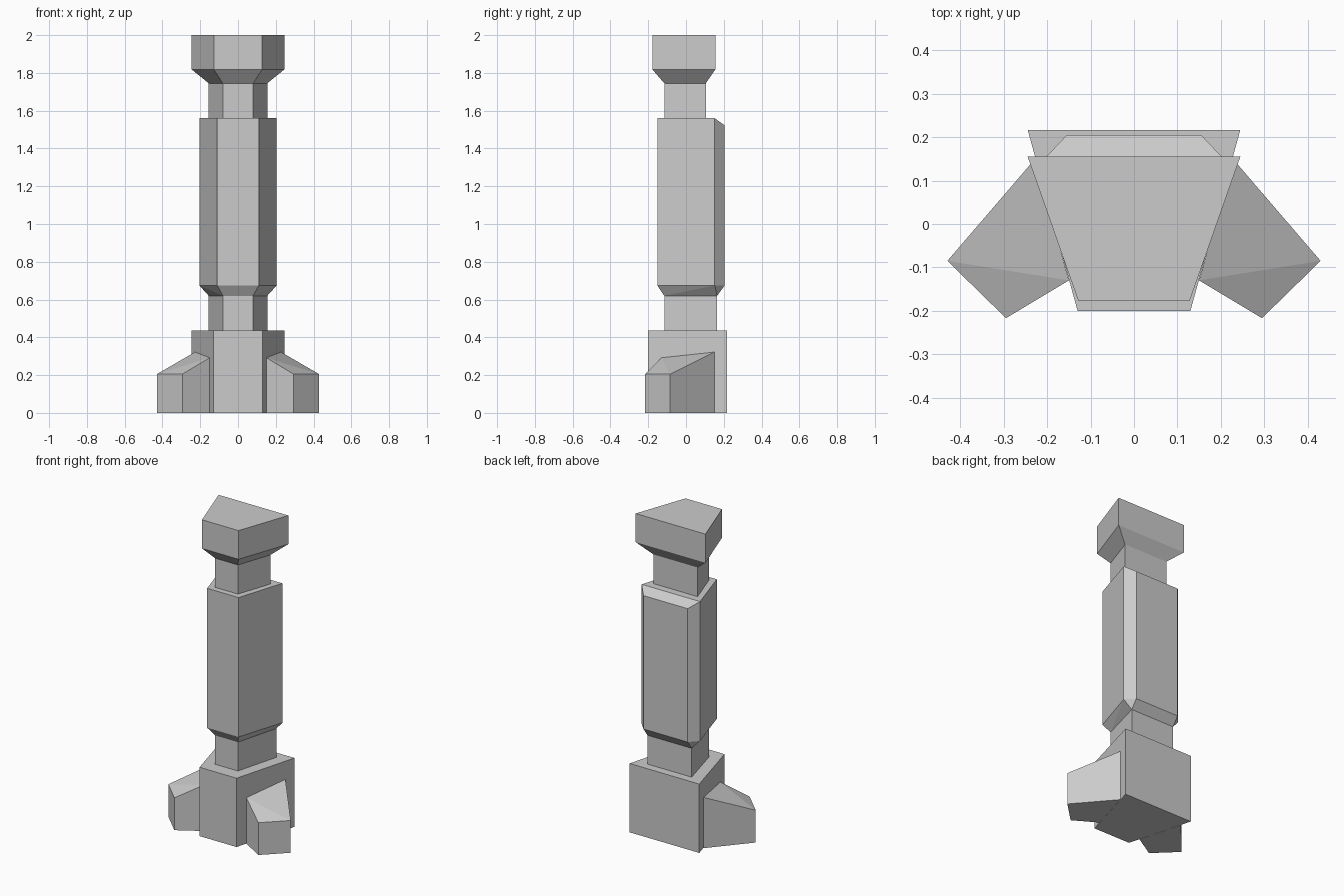
import bpy, bmesh
from math import radians

cube = bpy.data.objects.get("Cube")
if cube:
    bpy.data.objects.remove(cube, do_unlink=True)

stone = bpy.data.materials.new("grey_stone")
stone.use_nodes = True
stone.diffuse_color = (0.6, 0.6, 0.6, 1)
stone.node_tree.nodes["Principled BSDF"].inputs["Base Color"].default_value = (0.6, 0.6, 0.6, 1)


def trapezoid(front_half, back_half, y_front, y_back, z):
    """Horizontal section, wider at the back."""
    return [(s * w, y, z) for s in (-1, 1)
            for w, y in ((front_half, y_front), (back_half, y_back))]


def solid(name, points):
    """Convex faceted block around the given corners."""
    bm = bmesh.new()
    for p in points:
        bm.verts.new(p)
    bmesh.ops.convex_hull(bm, input=bm.verts[:])
    bmesh.ops.dissolve_limit(bm, angle_limit=radians(2), verts=bm.verts[:], edges=bm.edges[:])
    bmesh.ops.recalc_face_normals(bm, faces=bm.faces[:])
    mesh = bpy.data.meshes.new(name)
    bm.to_mesh(mesh)
    bm.free()
    mesh.materials.append(stone)
    obj = bpy.data.objects.new(name, mesh)
    bpy.context.collection.objects.link(obj)
    return obj


# Base block
base = (0.13, 0.245, -0.2, 0.217)
solid("base", trapezoid(*base, 0) + trapezoid(*base, 0.437))

# Necks below and above the shaft
lower = (0.08, 0.155, -0.115, 0.165)
upper = (0.08, 0.155, -0.115, 0.105)
solid("lower_neck", trapezoid(*lower, 0.437) + trapezoid(*lower, 0.62))
solid("upper_neck", trapezoid(*upper, 1.56) + trapezoid(*upper, 1.745))

# Shaft with flared foot and a bevelled raised back
shaft = (0.11, 0.205, -0.152, 0.152)
back_panel = [(s * 0.155, 0.205, z) for s in (-1, 1) for z in (0.675, 1.522)]
solid("shaft", trapezoid(*lower, 0.62) + trapezoid(*shaft, 0.675)
      + trapezoid(*shaft, 1.56) + back_panel)

# Flared capital
capital = (0.128, 0.245, -0.178, 0.155)
solid("capital", trapezoid(*upper, 1.745) + trapezoid(*capital, 1.818)
      + trapezoid(*capital, 2))

# Splayed buttress feet: corner x, y and the height of its top
corners = [(0.43, -0.085, 0.205), (0.295, -0.217, 0.205),
           (0.15, -0.13, 0.292), (0.228, 0.15, 0.322)]
for side, sign in (("left", 1), ("right", -1)):
    solid(side + "_buttress", [(sign * x, y, z) for x, y, top in corners for z in (0, top)])
